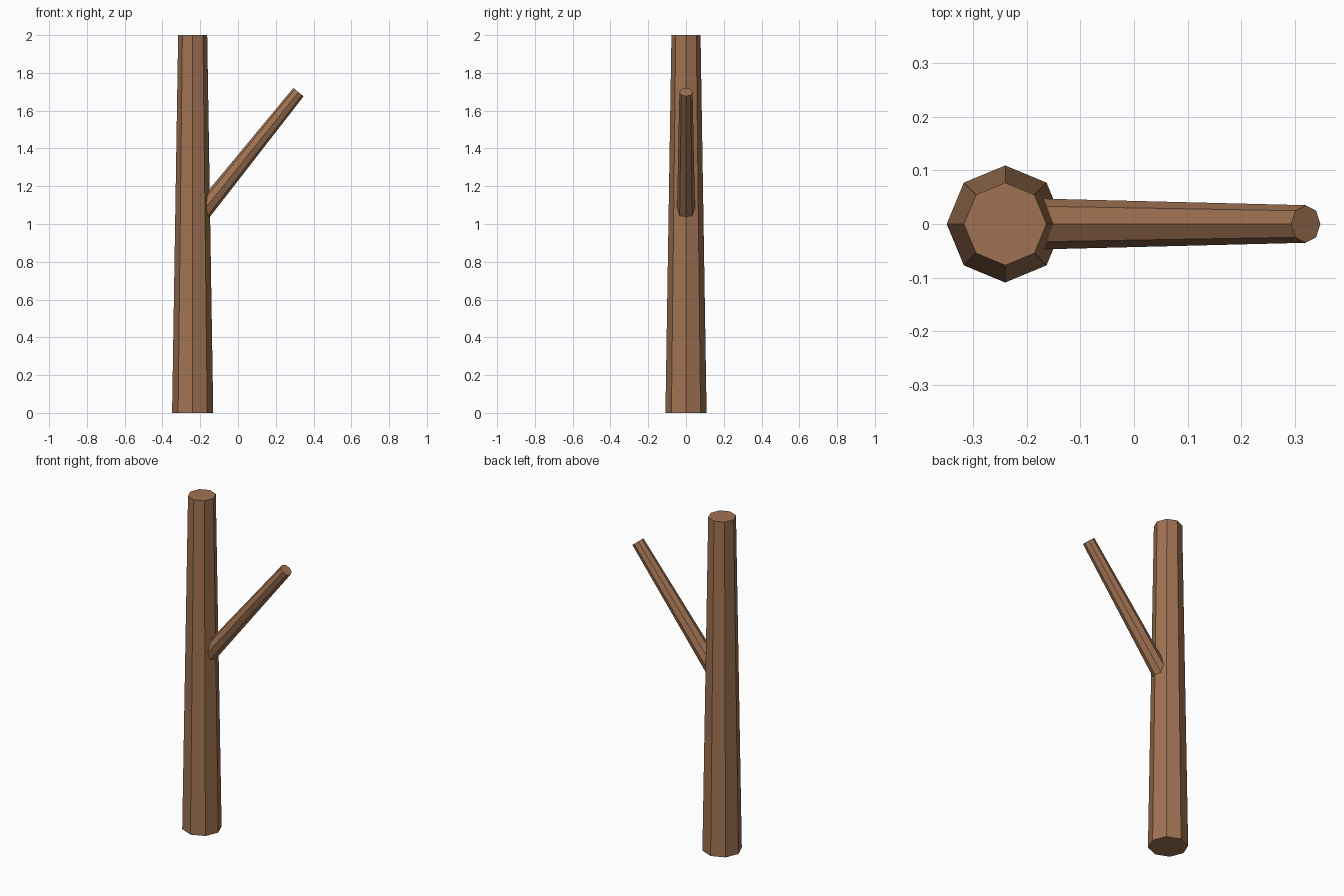
import bpy
from mathutils import Vector

if "Cube" in bpy.data.objects:
    bpy.data.objects.remove(bpy.data.objects["Cube"])

bark = bpy.data.materials.new("brown bark")
bark.diffuse_color = (0.35, 0.17, 0.085, 1)
bark.use_nodes = True
bark.node_tree.nodes["Principled BSDF"].inputs["Base Color"].default_value = bark.diffuse_color


def tapered_limb(name, start, end, r_start, r_end):
    """Eight-sided tapered cylinder with caps, running from start to end."""
    a, b = Vector(start), Vector(end)
    axis = b - a
    bpy.ops.mesh.primitive_cone_add(
        vertices=8, radius1=r_start, radius2=r_end, depth=axis.length,
        location=(a + b) / 2,
        rotation=(0, axis.angle(Vector((0, 0, 1))), 0))  # leans toward +x
    limb = bpy.context.object
    limb.name = name
    limb.data.materials.append(bark)
    return limb


# Upright trunk
tapered_limb("trunk", (-0.24, 0, 0), (-0.24, 0, 2), 0.109, 0.077)

# Side branch, rooted inside the trunk
tapered_limb("branch", (-0.24, 0, 1.0), (0.32, 0, 1.698), 0.049, 0.035)
